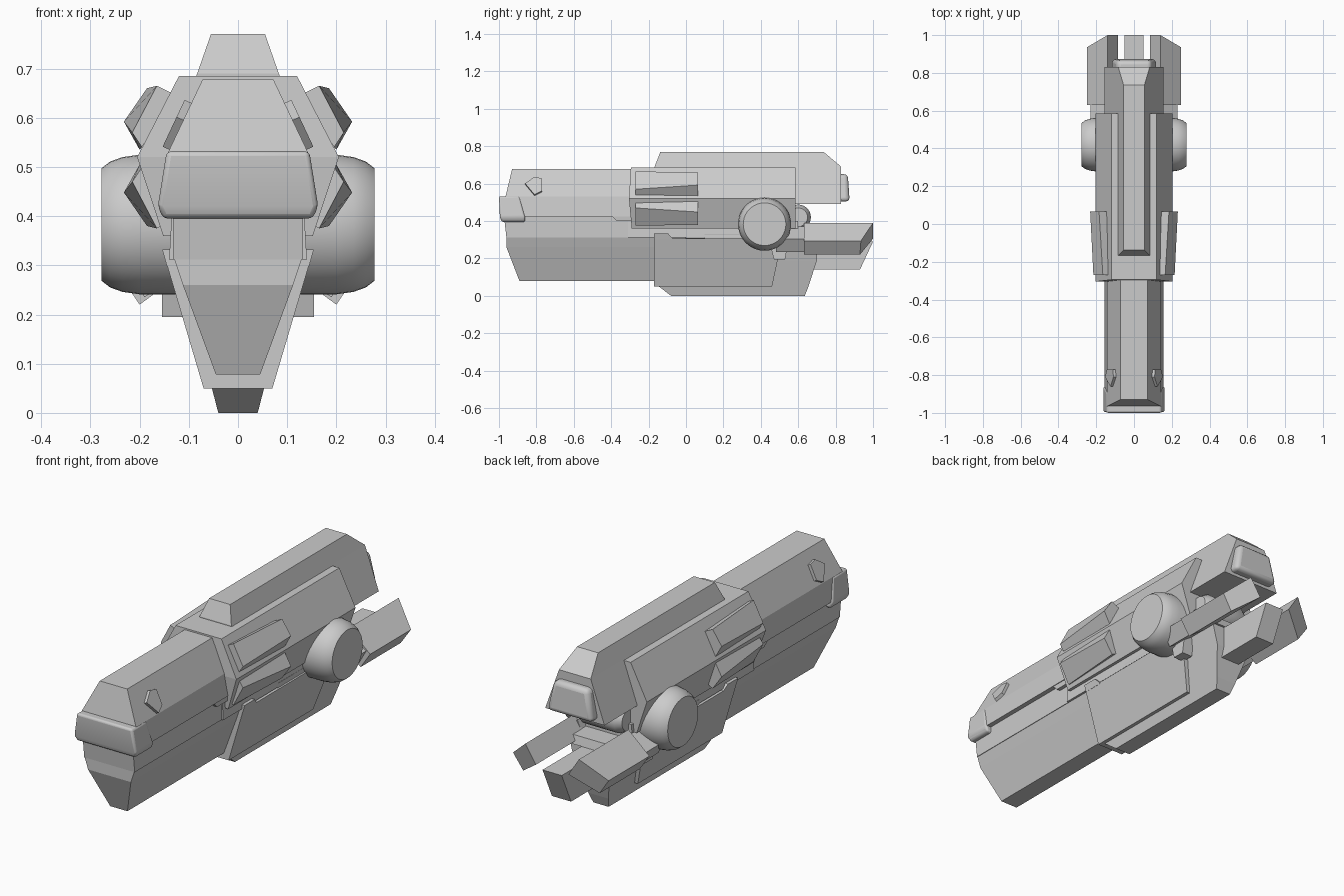
import bpy, bmesh, math

if "Cube" in bpy.data.objects:
    bpy.data.objects.remove(bpy.data.objects["Cube"])


def finish(name, bm, bevel=0, mirror=False):
    bmesh.ops.recalc_face_normals(bm, faces=bm.faces)
    me = bpy.data.meshes.new(name)
    bm.to_mesh(me)
    bm.free()
    ob = bpy.data.objects.new(name, me)
    bpy.context.collection.objects.link(ob)
    if bevel:
        m = ob.modifiers.new("bevel", 'BEVEL')
        m.width, m.segments, m.limit_method = bevel, 3, 'ANGLE'
    if mirror:
        m = ob.modifiers.new("mirror", 'MIRROR')
        m.use_bisect_axis[0] = False
        m.use_mirror_merge = False
    return ob


def loft(name, rings, bevel=0, mirror=False):
    """Skin a list of equal-length rings of 3D points and cap the ends."""
    bm = bmesh.new()
    vs = [[bm.verts.new(p) for p in r] for r in rings]
    n = len(vs[0])
    for a, b in zip(vs, vs[1:]):
        for i in range(n):
            j = (i + 1) % n
            bm.faces.new((a[i], a[j], b[j], b[i]))
    bm.faces.new(vs[0])
    bm.faces.new(vs[-1])
    return finish(name, bm, bevel, mirror)


def stack(name, rows, bevel=0):
    """Rectangles stacked in z: (half width, z, front y, back y)."""
    return loft(name, [[(-x, a, z), (x, a, z), (x, b, z), (-x, b, z)]
                       for x, z, a, b in rows], bevel)


def smooth(ob):
    bpy.ops.object.select_all(action='DESELECT')
    bpy.context.view_layer.objects.active = ob
    ob.select_set(True)
    bpy.ops.object.shade_smooth_by_angle(angle=math.radians(32))


# Barrel: upper shroud, muzzle cap, inner band, lower shroud
stack("barrel_shroud", [(.072, .678, -.93, -.27), (.142, .53, -.965, -.27),
                        (.155, .425, -.965, -.27)])
smooth(stack("muzzle_cap", [(.145, .532, -1, -.89), (.163, .42, -.995, -.86),
                            (.152, .395, -.985, -.86)], .01))
stack("shroud_rear_skirt", [(.153, .44, -.41, -.27), (.15, .40, -.37, -.27)])
stack("barrel_band", [(.132, .44, -.975, .3), (.132, .312, -.96, .3)])
stack("lower_barrel", [(.13, .314, -.96, 0), (.112, .26, -.96, 0),
                       (.045, .078, -.89, 0)])

# Main upper housing, inner filler and collar
stack("upper_housing", [(.12, .685, -.295, .585), (.205, .52, -.305, .585),
                        (.152, .36, -.29, .585)])
stack("inner_frame", [(.135, .40, -.31, .6), (.14, .312, -.31, .6)])

# Top rail that widens into the rear block
stack("top_rail", [(.055, .77, -.137, .735), (.083, .69, -.168, .83),
                   (.088, .675, -.168, .83)])
stack("rear_block", [(.083, .69, .3, .83), (.155, .49, .3, .83)])
smooth(stack("rear_cap", [(.09, .65, .8, .865), (.12, .505, .8, .875)], .02))

# Lower housing and keel
stack("lower_housing", [(.146, .306, -.17, .515), (.07, .05, -.17, .46)])
stack("housing_lip", [(.154, .332, -.17, -.095), (.145, .30, -.17, -.065)])
stack("grip_deck", [(.14, .33, .1, .7), (.135, .29, .1, .71)])
stack("keel", [(.12, .31, -.1, .70), (.09, .19, -.1, .70),
               (.053, .05, -.145, .655), (.04, 0, -.08, .635)])

# Cooling fins on both chamfers of each side; lower pair mirrors the upper
front = [(.135, .65), (.165, .665), (.215, .57), (.195, .54)]
back = [(.145, .64), (.185, .66), (.232, .592), (.2, .535)]
for name, flip in (("upper_fins", 1), ("lower_fins", -1)):
    loft(name, [[(x, y, .52 + flip * (z - .52)) for x, z in sec]
                for y, sec in ((-.27, front), (.065, back))], mirror=True)

# Round side drums
N = 40
drum = [(.08, .142), (.2, .142), (.235, .137), (.26, .128), (.278, .114)]
smooth(loft("side_drums", [[(x, .42 + r * math.cos(math.tau * i / N),
                             .383 + r * math.sin(math.tau * i / N))
                            for i in range(N)] for x, r in drum], mirror=True))

# Small axle behind the drums
smooth(loft("rear_axle", [[(x, .6 + r * math.cos(math.tau * i / 24),
                            .42 + r * math.sin(math.tau * i / 24))
                           for i in range(24)]
                          for x, r in ((-.12, .05), (-.09, .068), (.09, .068), (.12, .05))]))

# Rear arms: tilted slabs with a slanted tip, plus their mounts
arm = [(.14, .39, 1), (.25, .294, .935), (.2, .22, .93), (.085, .305, 1)]
loft("rear_arms", [[(x, .63, z) for x, z, _ in arm],
                   [(x, y, z) for x, z, y in arm]], mirror=True)
mount = [(.12, .37), (.23, .305), (.19, .235), (.09, .30)]
loft("arm_mounts", [[(x, y, z) for x, z in mount] for y in (.48, .64)], mirror=True)
stack("centre_prong", [(.05, .29, .66, 1), (.05, .14, .66, .93)])

# Small brackets under the drums
loft("side_brackets", [[(x, y, z) for y, z in
                        ((.44, .31), (.55, .31), (.53, .195), (.47, .195))]
                       for x in (.1, .155)], mirror=True)

# Sight studs on the barrel slopes
stud = [(-.86, .595), (-.81, .63), (-.77, .622), (-.77, .555), (-.81, .535)]
loft("sight_studs", [[(.072 + (.678 - z) * .47 + d, y, z + d * .45) for y, z in stud]
                     for d in (-.02, .014)], mirror=True)
